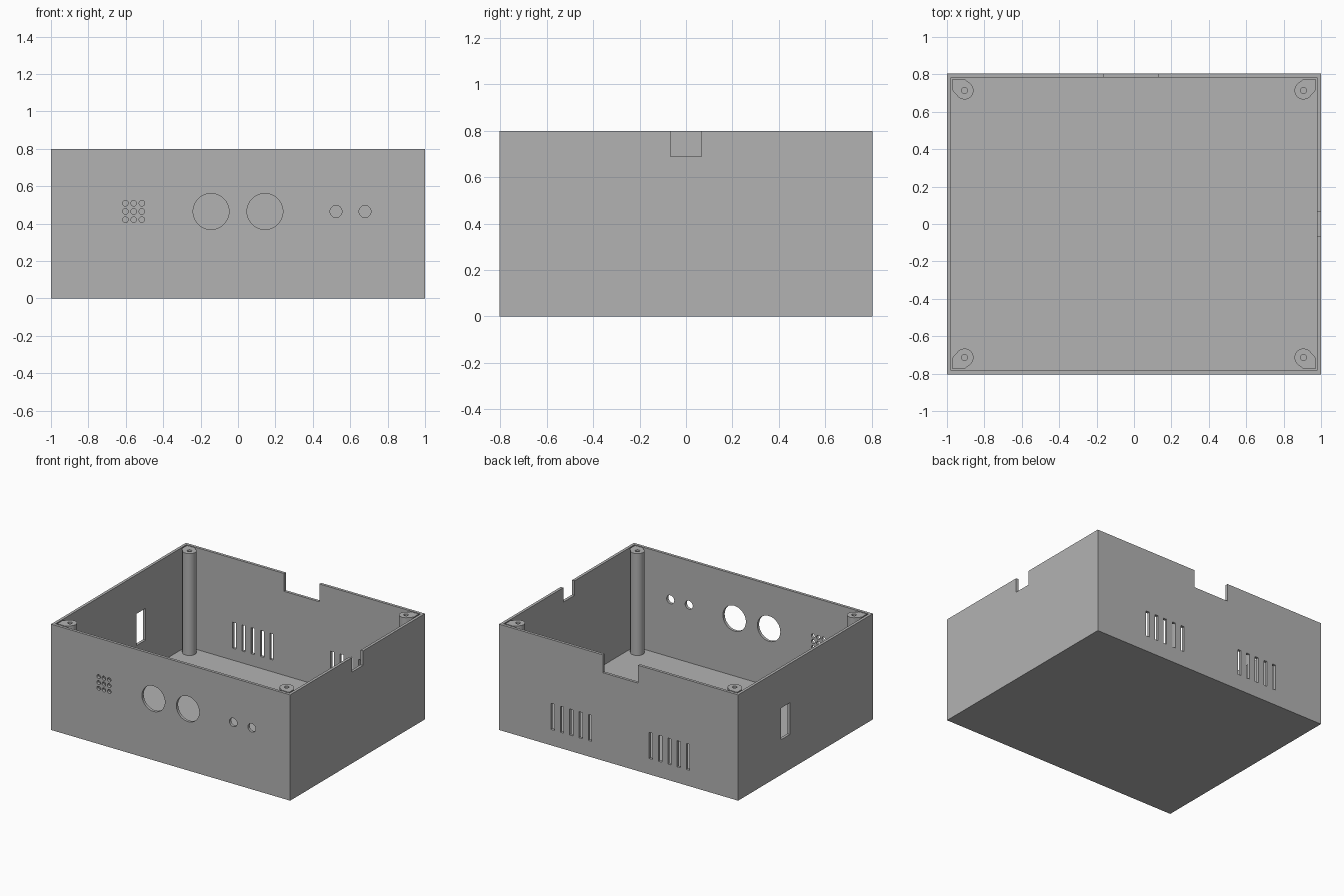
import bpy, bmesh, math
from mathutils import Matrix, Vector

cube = bpy.data.objects.get("Cube")
if cube:
    bpy.data.objects.remove(cube, do_unlink=True)

HX, HY, H, WALL = 1.0, 0.805, 0.8, 0.03
POST_X, POST_Y, POST_R, HOLE_R = 0.906, 0.714, 0.048, 0.016

grey = bpy.data.materials.new("plain_grey")
grey.use_nodes = True
colour = (0.45, 0.45, 0.45, 1)
grey.diffuse_color = colour
grey.node_tree.nodes["Principled BSDF"].inputs["Base Color"].default_value = colour


def make_object(name, bm):
    bmesh.ops.recalc_face_normals(bm, faces=bm.faces[:])
    mesh = bpy.data.meshes.new(name)
    bm.to_mesh(mesh)
    bm.free()
    mesh.materials.append(grey)
    obj = bpy.data.objects.new(name, mesh)
    bpy.context.collection.objects.link(obj)
    return obj


def add_box(bm, low, high):
    low, high = Vector(low), Vector(high)
    matrix = Matrix.Translation((low + high) / 2) @ Matrix.Diagonal((*(high - low), 1))
    bmesh.ops.create_cube(bm, size=1, matrix=matrix)


def add_front_hole(bm, x, z, radius, sides):
    matrix = Matrix.Translation((x, -HY, z)) @ Matrix.Rotation(math.pi / 2, 4, "X")
    bmesh.ops.create_cone(bm, cap_ends=True, segments=sides, radius1=radius,
                          radius2=radius, depth=4 * WALL, matrix=matrix)


def smooth(obj):
    bpy.ops.object.select_all(action="DESELECT")
    obj.select_set(True)
    bpy.context.view_layer.objects.active = obj
    bpy.ops.object.shade_smooth_by_angle(angle=math.radians(30))


# Open-topped shell
bm = bmesh.new()
add_box(bm, (-HX, -HY, 0), (HX, HY, H))
top = max(bm.faces, key=lambda f: f.calc_center_median().z)
bmesh.ops.inset_region(bm, faces=[top], thickness=WALL)
floor = bmesh.ops.extrude_discrete_faces(bm, faces=[top])["faces"][0]
bmesh.ops.translate(bm, verts=floor.verts[:], vec=(0, 0, WALL - H))
shell = make_object("enclosure_shell", bm)

# Openings in the front wall: speaker grid, two large and two small holes
bm = bmesh.new()
for i in (-1, 0, 1):
    for j in (-1, 0, 1):
        add_front_hole(bm, -0.558 + 0.044 * i, 0.465 + 0.044 * j, 0.015, 20)
for x, radius in ((-0.144, 0.096), (0.144, 0.096), (0.524, 0.032), (0.679, 0.032)):
    add_front_hole(bm, x, 0.465, radius, 48)

# Rim notches and the left-hand port window
add_box(bm, (HX - 2 * WALL, -0.067, 0.69), (HX + WALL, 0.067, H + WALL))
add_box(bm, (-0.163, HY - 2 * WALL, 0.665), (0.131, HY + WALL, H + WALL))
add_box(bm, (-HX - WALL, 0.188, 0.265), (-HX + 2 * WALL, 0.295, 0.505))

# Rear ventilation slots, two groups of five
for centre in (-0.425, 0.396):
    for i in range(-2, 3):
        x = centre + 0.078 * i
        add_box(bm, (x - 0.014, HY - 2 * WALL, 0.12), (x + 0.014, HY + WALL, 0.317))
cutter = make_object("opening_cutter", bm)
cutter.hide_render = True

cut = shell.modifiers.new("openings", "BOOLEAN")
cut.operation = "DIFFERENCE"
cut.solver = "EXACT"
cut.object = cutter
bpy.ops.object.select_all(action="DESELECT")
shell.select_set(True)
bpy.context.view_layer.objects.active = shell
bpy.ops.object.modifier_apply(modifier=cut.name)
bpy.data.objects.remove(cutter, do_unlink=True)
smooth(shell)

# Corner screw posts with blind holes, and the webs joining them to the walls
dx, dy = HX - WALL - POST_X, HY - WALL - POST_Y
start = math.pi / 2 + math.acos(POST_R / dy)
end = -math.acos(POST_R / dx)
arc = [start + (end - start) * i / 16 for i in range(17)]
outline = [(dx, dy), (0, dy)]
outline += [(POST_R * math.cos(a), POST_R * math.sin(a)) for a in arc]
outline.append((dx, 0))
profile = [(0, 0.4), (HOLE_R, 0.4), (HOLE_R, H), (POST_R, H), (POST_R, WALL)]

for sx, side in ((-1, "right"), (1, "left")):
    for sy, end_name in ((-1, "front"), (1, "back")):
        cx, cy = sx * POST_X, sy * POST_Y
        bm = bmesh.new()
        verts = [bm.verts.new((r, 0, z)) for r, z in profile]
        edges = [bm.edges.new(pair) for pair in zip(verts, verts[1:])]
        bmesh.ops.spin(bm, geom=verts + edges, axis=(0, 0, 1), cent=(0, 0, 0),
                       angle=2 * math.pi, steps=40)
        bmesh.ops.remove_doubles(bm, verts=bm.verts[:], dist=0.0001)
        bmesh.ops.holes_fill(bm, edges=[e for e in bm.edges if e.is_boundary])
        bmesh.ops.translate(bm, verts=bm.verts[:], vec=(cx, cy, 0))
        smooth(make_object(f"{end_name}_{side}_screw_post", bm))

        bm = bmesh.new()
        face = bm.faces.new([bm.verts.new((cx + sx * x, cy + sy * y, WALL))
                             for x, y in outline])
        extruded = bmesh.ops.extrude_face_region(bm, geom=[face])["geom"]
        bmesh.ops.translate(bm, vec=(0, 0, H - WALL),
                            verts=[v for v in extruded if isinstance(v, bmesh.types.BMVert)])
        smooth(make_object(f"{end_name}_{side}_post_web", bm))
